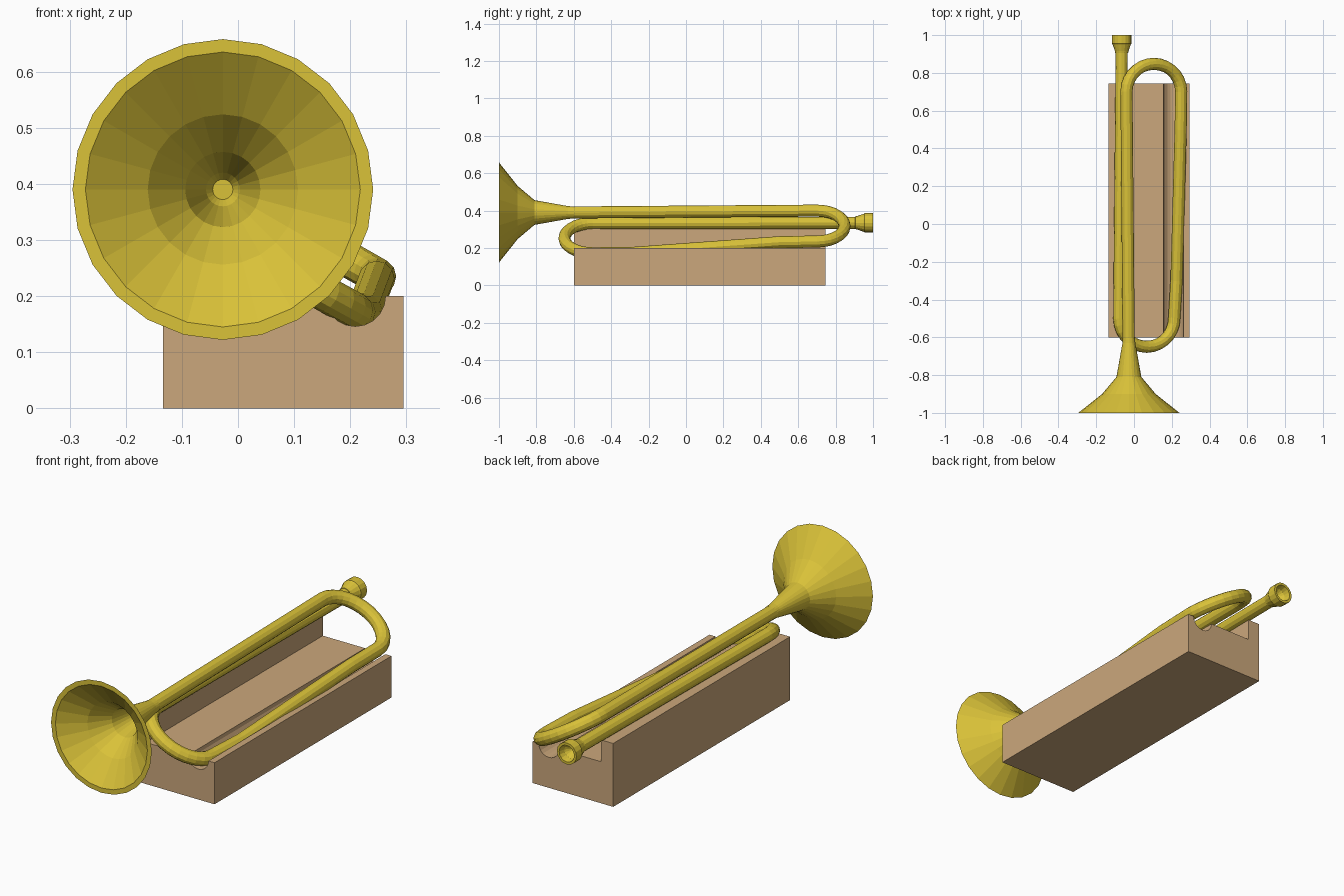
import bpy, bmesh, math
from mathutils import Vector

if "Cube" in bpy.data.objects:
    bpy.data.objects.remove(bpy.data.objects["Cube"])


def material(name, rgb):
    m = bpy.data.materials.new(name)
    m.diffuse_color = (*rgb, 1)
    m.use_nodes = True
    m.node_tree.nodes["Principled BSDF"].inputs["Base Color"].default_value = m.diffuse_color
    return m


brass = material("brass", (0.70, 0.54, 0.040))
wood = material("wood", (0.60, 0.39, 0.20))


def finish(name, bm, mat):
    bmesh.ops.remove_doubles(bm, verts=bm.verts, dist=1e-5)
    bmesh.ops.recalc_face_normals(bm, faces=bm.faces)
    me = bpy.data.meshes.new(name)
    bm.to_mesh(me)
    bm.free()
    me.materials.append(mat)
    ob = bpy.data.objects.new(name, me)
    bpy.context.collection.objects.link(ob)
    return ob


def lathe(name, x, z, profile, sides):
    """Turn (radius, y) points around an axis parallel to y."""
    bm = bmesh.new()
    vs = [bm.verts.new((x + r, y, z)) for r, y in profile]
    es = [bm.edges.new(p) for p in zip(vs, vs[1:])]
    bmesh.ops.spin(bm, geom=vs + es, cent=(x, 0, z), axis=(0, 1, 0),
                   angle=math.tau, steps=sides)
    return finish(name, bm, brass)


def u_bend(a, b, bulge, steps=14):
    """Half ellipse from a to b, bulging along y."""
    a, b = Vector(a), Vector(b)
    mid, half = (a + b) / 2, (a - b) / 2
    return [mid + half * math.cos(t) + Vector((0, bulge * math.sin(t), 0))
            for t in (math.pi * i / steps for i in range(steps + 1))]


# folded tube: bell -> rear bend -> front bend -> mouthpiece
path = [Vector((-0.028, -0.64, 0.39))]
path += u_bend((-0.04, 0.70, 0.40), (0.25, 0.70, 0.235), 0.148)
path += [Vector((0.247, 0.5, 0.231)), Vector((0.225, -0.3, 0.173))]
path += u_bend((0.213, -0.5, 0.172), (-0.078, -0.5, 0.333), -0.15)
path += [Vector((-0.065, 0.92, 0.335))]
cu = bpy.data.curves.new("folded_tube", 'CURVE')
cu.dimensions = '3D'
cu.bevel_depth = 0.032
cu.bevel_resolution = 4
cu.use_fill_caps = True
sp = cu.splines.new('POLY')
sp.points.add(len(path) - 1)
for p, co in zip(sp.points, path):
    p.co = (*co, 1)
sp.use_smooth = False
cu.materials.append(brass)
tube = bpy.data.objects.new("folded_tube", cu)
bpy.context.collection.objects.link(tube)
bpy.context.view_layer.objects.active = tube
tube.select_set(True)
bpy.ops.object.convert(target='MESH')

# hollow bell with a flat rim
lathe("bell", -0.027, 0.39,
      [(0, -0.60), (0.032, -0.60), (0.034, -0.63), (0.066, -0.81),
       (0.142, -0.90), (0.268, -1.0), (0.245, -1.0), (0.134, -0.915),
       (0.067, -0.825), (0.030, -0.66), (0, -0.61)], 24)

# mouthpiece with an open cup
lathe("mouthpiece", -0.065, 0.335,
      [(0, 0.90), (0.034, 0.905), (0.036, 0.915), (0.048, 0.95),
       (0.052, 0.955), (0.052, 1.0), (0.040, 1.0), (0.034, 0.97),
       (0, 0.935)], 16)

# wooden stand: tall left wall, low deck, round groove on the right
groove = [(0.209 + 0.054 * math.cos(t), 0.2 - 0.054 * math.sin(t))
          for t in (math.pi * i / 10 for i in range(11))]
section = [(-0.134, 0), (0.295, 0), (0.295, 0.2)] + groove + \
          [(-0.07, 0.2), (-0.07, 0.305), (-0.134, 0.305)]
bm = bmesh.new()
face = bm.faces.new([bm.verts.new((x, -0.6, z)) for x, z in section])
ext = bmesh.ops.extrude_face_region(bm, geom=[face], use_keep_orig=True)
bmesh.ops.translate(bm, vec=(0, 1.345, 0),
                    verts=[v for v in ext["geom"] if isinstance(v, bmesh.types.BMVert)])
finish("stand", bm, wood)
